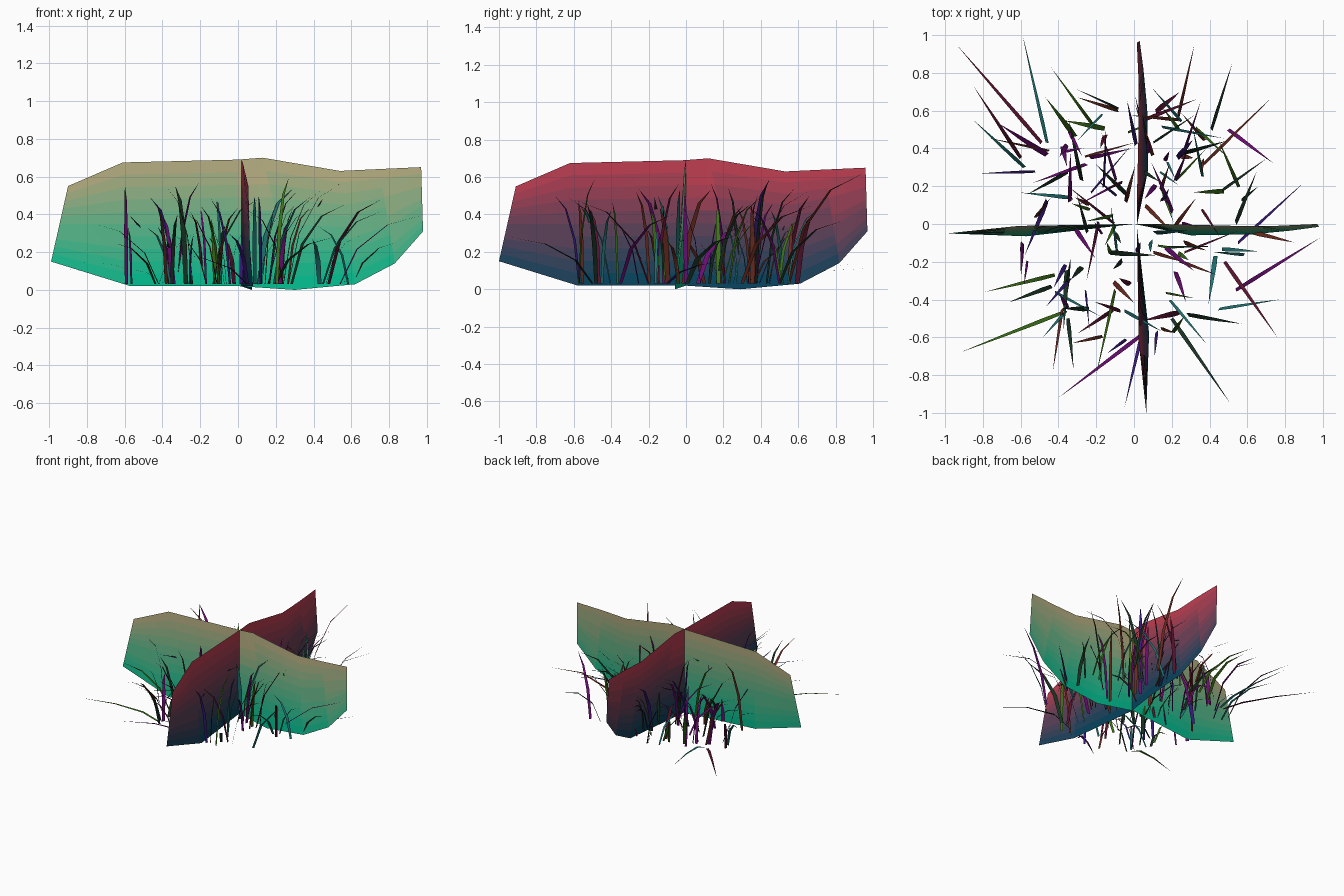
import bpy, math, random
from mathutils import Vector

if "Cube" in bpy.data.objects:
    bpy.data.objects.remove(bpy.data.objects["Cube"])

random.seed(7)


def material(name, rgb):
    m = bpy.data.materials.new(name)
    m.diffuse_color = [c ** 2.2 for c in rgb] + [1]
    m.use_nodes = True
    m.node_tree.nodes["Principled BSDF"].inputs["Base Color"].default_value = m.diffuse_color
    return m


def make_object(name, verts, faces, mats, slots=None):
    me = bpy.data.meshes.new(name)
    me.from_pydata(verts, [], faces)
    for m in mats:
        me.materials.append(m)
    for i, p in enumerate(me.polygons):
        p.use_smooth = True
        if slots:
            p.material_index = slots[i]
    ob = bpy.data.objects.new(name, me)
    bpy.context.collection.objects.link(ob)
    return ob


# Crossed foliage cards: (bottom point, top point) for each column
COLUMNS = [((-.99, -.05, .15), (-.90, -.04, .55)),
           ((-.57, -.065, .02), (-.61, -.01, .675)),
           ((0, 0, .02), (0, 0, .69)),
           ((.30, -.06, 0), (.13, 0, .70)),
           ((.62, -.055, .03), (.54, -.01, .63)),
           ((.83, -.035, .14), (.75, -.01, .64)),
           ((.98, -.015, .31), (.97, 0, .65))]
ROWS = 10


def card(name, low, high, angle, offset):
    verts = [Vector(b).lerp(Vector(t), r / ROWS) for b, t in COLUMNS for r in range(ROWS + 1)]
    faces, slots = [], []
    n = ROWS + 1
    for c in range(len(COLUMNS) - 1):
        for r in range(ROWS):
            a = c * n + r
            f = (a, a + n, a + n + 1, a + 1)
            faces.append(f)
            z = sum(verts[i].z for i in f) / 4
            slots.append(min(ROWS - 1, int(z / .65 * ROWS)))
    # colour bands fading from the ground up
    mats = [material(f"{name}_band", Vector(low).lerp(Vector(high), i / (ROWS - 1))) for i in range(ROWS)]
    ob = make_object(name, verts, faces, mats, slots)
    ob.rotation_euler.z = angle
    ob.location = offset


card("long_card", (.04, .74, .56), (.70, .67, .50), 0, (0, 0, 0))
card("cross_card", (.06, .27, .37), (.73, .25, .32), math.pi / 2, (.015, -.01, 0))

# Grass blades grouped by colour
COLOURS = {"green": (.25, .45, .12), "purple": (.42, .08, .45), "brown": (.40, .18, .14),
           "teal": (.15, .45, .45), "violet": (.22, .12, .45), "dark": (.12, .2, .15),
           "maroon": (.35, .1, .2)}
groups = {k: ([], []) for k in COLOURS}
NAMES = list(COLOURS)


def blade(rx, ry, tx, ty, h, width, colour):
    verts, faces = groups[colour]
    base = len(verts)
    d = Vector((tx - rx, ty - ry, 0))
    twist = random.uniform(-.8, .8)
    side = Vector((-d.y, d.x, 0)).normalized()
    side = Vector((side.x * math.cos(twist) - side.y * math.sin(twist),
                   side.x * math.sin(twist) + side.y * math.cos(twist), 0))
    for out, up, w in ((0, 0, .8), (.2, .5, 1), (.56, .85, .65)):
        p = Vector((rx, ry, .03)) + d * out + Vector((0, 0, (h - .03) * up))
        verts += [p - side * w * width / 2, p + side * w * width / 2]
    verts.append(Vector((tx, ty, h)))
    faces += [(base, base + 1, base + 3, base + 2),
              (base + 2, base + 3, base + 5, base + 4),
              (base + 4, base + 5, base + 6)]


# Long drooping outer blades: root x, root y, tip x, tip y, height
OUTER = [(-.38, -.47, -.92, -.68, .155), (-.46, .43, -.59, 1.0, .14), (-.49, .43, -.94, .95, .11),
         (.23, .55, .32, .95, .62), (.20, -.50, .51, -.95, .28), (.54, -.35, .99, -.07, .40),
         (.55, -.10, .90, .22, .15), (-.42, -.27, -.79, -.36, .36), (.45, -.45, .77, -.40, .42),
         (.48, -.20, .76, -.60, .48), (.35, .30, .74, .68, .45), (.41, .50, .52, .85, .37),
         (.05, -.58, -.40, -.92, .20), (.05, -.55, -.05, -.97, .30), (-.20, .50, -.44, .83, .35),
         (-.58, .30, -.85, .55, .33), (-.60, .35, -.85, .73, .40), (-.38, -.45, -.43, -.78, .45),
         (-.35, -.50, -.32, -.77, .40), (.50, .50, .74, .32, .45), (.12, -.57, .11, -.70, .50),
         (-.10, -.35, -.20, -.80, .45), (-.05, -.46, .15, -.57, .45), (.05, .55, .33, .66, .50)]
for i, b in enumerate(OUTER):
    blade(*b, .022, NAMES[i * 3 % len(NAMES)])

# Upright inner blades scattered over a disc
for i in range(125):
    a, r = random.uniform(0, 2 * math.pi), .62 * math.sqrt(random.uniform(.02, 1))
    x, y = r * math.cos(a), r * math.sin(a)
    lean = random.uniform(.05, .34)
    b = a + random.gauss(0, 1.3)
    tx = max(-.85, min(.85, x + lean * math.cos(b)))
    ty = max(-.85, min(.85, y + lean * math.sin(b)))
    blade(x, y, tx, ty, random.uniform(.25, .6), random.uniform(.012, .032), random.choice(NAMES))

for k, (v, f) in groups.items():
    make_object(f"{k}_grass_blades", v, f, [material(f"{k}_grass", COLOURS[k])])
